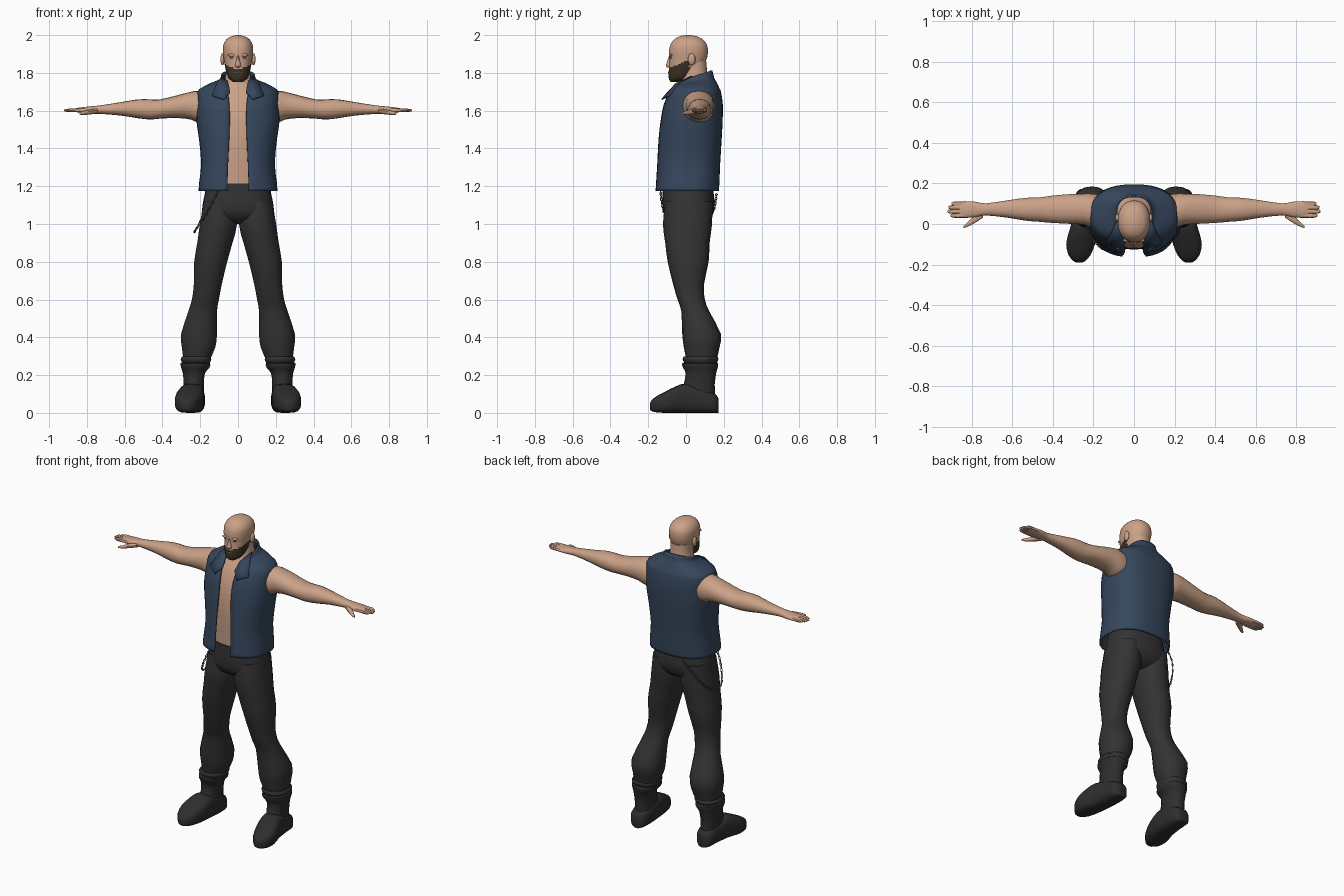
import bpy, bmesh, math
from mathutils import Vector


def material(name, r, g, b):
    m = bpy.data.materials.new(name)
    m.diffuse_color = (r, g, b, 1)
    return m


SKIN = material("skin", 0.60, 0.36, 0.245)
DENIM = material("blue denim", 0.036, 0.062, 0.108)
TROUSER = material("charcoal cloth", 0.033, 0.033, 0.033)
BOOT = material("black leather", 0.027, 0.027, 0.027)
HAIR = material("dark brown hair", 0.045, 0.032, 0.018)
STEEL = material("steel", 0.13, 0.13, 0.14)
LIP = material("lips", 0.45, 0.30, 0.26)


def spline(rows, k):
    """Catmull-Rom resampling of rows of numbers, k steps per span."""
    out = []
    for i in range(len(rows) - 1):
        a, b, c, d = rows[max(i - 1, 0)], rows[i], rows[i + 1], rows[min(i + 2, len(rows) - 1)]
        for s in range(k):
            t = s / k
            out.append([q + 0.5 * t * (r - p + t * (2 * p - 5 * q + 4 * r - s2 + t * (3 * (q - r) + s2 - p)))
                        for p, q, r, s2 in zip(a, b, c, d)])
    return out + [list(rows[-1])]


def finish(name, bm, mat, mirror=False, thick=0, angle=45):
    bmesh.ops.recalc_face_normals(bm, faces=bm.faces)
    me = bpy.data.meshes.new(name)
    bm.to_mesh(me)
    bm.free()
    ob = bpy.data.objects.new(name, me)
    bpy.context.collection.objects.link(ob)
    me.materials.append(mat)
    bpy.ops.object.select_all(action='DESELECT')
    ob.select_set(True)
    bpy.context.view_layer.objects.active = ob
    bpy.ops.object.shade_smooth_by_angle(angle=math.radians(angle))
    if thick:
        ob.modifiers.new("thickness", 'SOLIDIFY').thickness = thick
    if mirror:
        ob.modifiers.new("mirror", 'MIRROR')
    return ob


def loft(name, rows, mat, axis='z', n=20, k=2, p=2.2, mirror=False, thick=0, shape=None):
    """Rows: position on axis, u0, u1, v0, v1 and optionally the half width of a front gap."""
    bm = bmesh.new()
    rings = []
    gap = len(rows[0]) == 6
    for row in spline(rows, k):
        a, u0, u1, v0, v1 = row[:5]
        ru, rv = (u1 - u0) / 2, (v1 - v0) / 2
        start = math.asin(min(1, (row[5] / ru) ** (p / 2))) if gap else 0
        ring = []
        for i in range(n):
            th = start + (2 * math.pi - 2 * start) * i / ((n - 1) if gap else n)
            s, c = math.sin(th), -math.cos(th)
            u = (u0 + u1) / 2 + ru * math.copysign(abs(s) ** (2 / p), s)
            v = (v0 + v1) / 2 + rv * math.copysign(abs(c) ** (2 / p), c)
            co = {'z': (u, v, a), 'x': (a, u, v), 'y': (u, a, v)}[axis]
            ring.append(bm.verts.new(shape(*co) if shape else co))
        rings.append(ring)
    for r, q in zip(rings, rings[1:]):
        for i in range(n - 1 if gap else n):
            j = (i + 1) % n
            bm.faces.new((r[i], r[j], q[j], q[i]))
    if not gap:
        bm.faces.new(rings[0])
        bm.faces.new(rings[-1])
    return finish(name, bm, mat, mirror, thick)


def blob(name, loc, size, mat, mirror=False):
    bm = bmesh.new()
    bmesh.ops.create_uvsphere(bm, u_segments=12, v_segments=8, radius=1)
    for v in bm.verts:
        v.co = Vector(loc) + Vector(size) * v.co
    return finish(name, bm, mat, mirror, angle=60)


# Head, with the beard picked out by height and depth
head = loft("head", [
    (1.752, -.025, .025, -.082, -.03), (1.77, -.048, .048, -.091, .02),
    (1.80, -.061, .061, -.092, .05), (1.84, -.07, .07, -.089, .09),
    (1.87, -.075, .075, -.088, .108), (1.91, -.08, .08, -.09, .116),
    (1.95, -.077, .077, -.082, .11), (1.98, -.058, .058, -.06, .085),
    (1.995, -.03, .03, -.03, .052), (2.0, -.008, .008, 0, .02)], SKIN, n=40, k=4)
head.data.materials.append(HAIR)
for f in head.data.polygons:
    c = f.center
    if c.y < .018 and c.z < 1.828 + (c.y + .08) * .45:
        f.material_index = 1

# Facial features
loft("nose", [(1.892, -.007, .007, -.09, -.06), (1.86, -.011, .011, -.1, -.06),
              (1.838, -.017, .017, -.107, -.06), (1.828, -.011, .011, -.098, -.06)], SKIN, n=12)
blob("ear", (.082, .03, 1.872), (.011, .02, .032), SKIN, True)
blob("eye", (.03, -.08, 1.879), (.012, .005, .004), HAIR, True)
blob("brow_ridge", (.03, -.08, 1.894), (.024, .01, .008), SKIN, True)
blob("mouth", (0, -.091, 1.803), (.018, .004, .004), LIP)

# Bare torso and neck
loft("torso", [
    (1.18, -.155, .155, -.115, .135), (1.32, -.165, .165, -.12, .15),
    (1.45, -.18, .18, -.122, .163), (1.55, -.19, .19, -.112, .17),
    (1.63, -.185, .185, -.092, .168), (1.70, -.15, .15, -.058, .155),
    (1.74, -.09, .09, -.03, .135), (1.78, -.066, .066, -.028, .115),
    (1.86, -.064, .064, -.025, .108)], SKIN, n=28)

# Open sleeveless vest with a collar that slopes down to the front


def collar_slope(x, y, z):
    return x, y, z - max(0, z - 1.725) * .62 * max(0, .13 - y) / .15


loft("vest", [
    (1.175, -.201, .201, -.156, .166, .056), (1.22, -.198, .198, -.153, .169, .055),
    (1.32, -.187, .187, -.147, .173, .052), (1.45, -.199, .199, -.139, .181, .046),
    (1.55, -.213, .213, -.127, .186, .043), (1.63, -.209, .209, -.112, .187, .045),
    (1.695, -.208, .208, -.083, .178, .052), (1.715, -.188, .188, -.07, .17, .055),
    (1.745, -.14, .14, -.052, .156, .056), (1.77, -.092, .092, -.036, .142, .056),
    (1.812, -.082, .082, -.03, .132, .056)], DENIM, n=41, p=2.5, thick=-.008, shape=collar_slope)

# Folded lapels
bm = bmesh.new()
pts = [(.078, .03, 1.785), (.05, -.055, 1.745), (.042, -.098, 1.70),
       (.078, -.13, 1.662), (.138, -.092, 1.682), (.108, -.035, 1.755)]
vs = [bm.verts.new(q) for q in pts]
for f in ((0, 1, 5), (1, 2, 5), (2, 4, 5), (2, 3, 4)):
    bm.faces.new([vs[i] for i in f])
finish("lapel", bm, DENIM, True, .007)

# Arms, fingers and thumbs
loft("arm", [
    (.14, -.01, .14, 1.54, 1.68), (.205, -.018, .15, 1.535, 1.705),
    (.25, -.004, .15, 1.553, 1.70), (.32, .0, .148, 1.561, 1.682),
    (.41, .005, .14, 1.558, 1.66), (.465, .01, .132, 1.553, 1.66),
    (.53, .015, .13, 1.56, 1.66), (.62, .03, .118, 1.574, 1.645),
    (.73, .042, .102, 1.583, 1.628), (.78, .034, .11, 1.584, 1.623),
    (.84, .03, .113, 1.589, 1.616), (.86, .04, .105, 1.594, 1.612)],
    SKIN, 'x', n=18, mirror=True)
for i, (y, tip) in enumerate(((.042, .905), (.062, .92), (.082, .916), (.1, .9))):
    loft(f"finger_{i + 1}", [
        (.81, y - .011, y + .011, 1.591, 1.614), (.87, y - .012, y + .012, 1.592, 1.612),
        (tip - .01, y - .01, y + .01, 1.594, 1.609), (tip, y - .004, y + .004, 1.599, 1.605)],
        SKIN, 'x', n=8, mirror=True)
loft("thumb", [
    (.745, .03, .075, 1.585, 1.61), (.785, .004, .045, 1.58, 1.606),
    (.82, -.014, .01, 1.577, 1.597), (.84, -.02, -.008, 1.58, 1.59)],
    SKIN, 'x', n=10, mirror=True)

# Trousers: seat, legs and gathered cuffs
loft("trouser_seat", [
    (1.215, -.165, .165, -.121, .14), (1.15, -.178, .178, -.124, .148),
    (1.08, -.19, .19, -.124, .15), (1.03, -.18, .18, -.1, .125),
    (1.0, -.12, .12, -.05, .08)], TROUSER, n=28, p=2.4)
loft("trouser_leg", [
    (1.12, .02, .183, -.11, .14), (1.0, .004, .203, -.122, .138),
    (.9, .028, .217, -.11, .125), (.8, .056, .233, -.097, .12),
    (.68, .085, .235, -.068, .095), (.6, .10, .245, -.045, .1),
    (.54, .11, .263, -.025, .122), (.42, .11, .302, -.02, .184),
    (.35, .118, .299, -.012, .178), (.29, .143, .291, 0, .165),
    (.25, .15, .29, 0, .16)], TROUSER, n=18, mirror=True)
loft("trouser_cuff", [
    (.298, .146, .296, -.012, .166), (.285, .14, .305, -.018, .172),
    (.268, .146, .298, -.01, .164), (.258, .15, .294, 0, .16)], TROUSER, n=18, mirror=True)

# Boots: rim, shaft and foot
loft("boot_shaft", [
    (.27, .16, .29, 0, .158), (.262, .146, .306, -.02, .17), (.24, .15, .302, -.016, .168),
    (.21, .174, .293, -.002, .16), (.15, .18, .288, -.012, .152),
    (.08, .18, .288, -.03, .155)], BOOT, n=18, mirror=True)
loft("boot_foot", [
    (.172, .205, .262, .0, .075), (.155, .185, .285, .0, .1),
    (.09, .175, .295, .0, .13), (.0, .178, .31, .0, .155),
    (-.05, .182, .325, .0, .142), (-.10, .192, .335, .0, .118), (-.15, .212, .325, .002, .092),
    (-.18, .237, .302, .008, .07), (-.19, .254, .286, .015, .05)],
    BOOT, 'y', n=18, p=3, mirror=True)

# Wallet chain: alternating links along a hanging path
path = [Vector(q) for q in spline([
    (-.105, -.135, 1.175), (-.165, -.115, 1.06), (-.226, -.035, .967),
    (-.222, .06, .97), (-.175, .14, 1.06), (-.09, .162, 1.16)], 8)]
cu = bpy.data.curves.new("wallet_chain", 'CURVE')
cu.dimensions = '3D'
cu.bevel_depth = .0025
cu.bevel_resolution = 1
for i, (a, b) in enumerate(zip(path, path[1:])):
    d = (b - a).normalized()
    side = d.cross(Vector((1, 0, 0) if i % 2 else (0, 1, 1))).normalized()
    s = cu.splines.new('POLY')
    s.points.add(7)
    s.use_cyclic_u = True
    for j, q in enumerate(s.points):
        t = j * math.pi / 4
        co = (a + b) / 2 + d * math.cos(t) * (b - a).length * .62 + side * math.sin(t) * .005
        q.co = (*co, 1)
cu.materials.append(STEEL)
bpy.context.collection.objects.link(bpy.data.objects.new("wallet_chain", cu))
